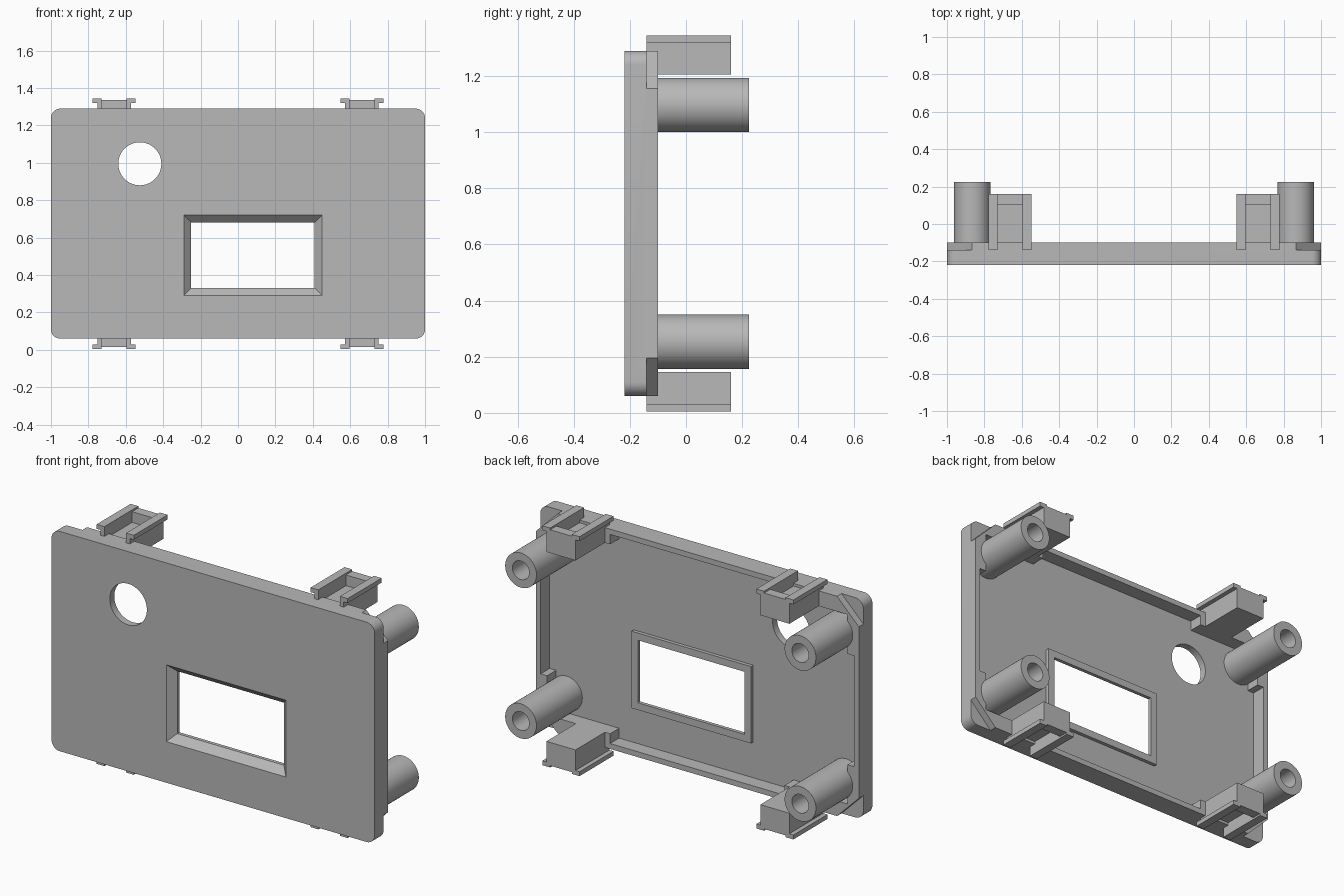
import bpy, bmesh, math
from mathutils import Vector

if "Cube" in bpy.data.objects:
    bpy.data.objects.remove(bpy.data.objects["Cube"], do_unlink=True)

grey = bpy.data.materials.new("plain_grey")
grey.use_nodes = True
grey.diffuse_color = (0.48, 0.48, 0.48, 1)
grey.node_tree.nodes["Principled BSDF"].inputs["Base Color"].default_value = (0.48, 0.48, 0.48, 1)

MID = 0.675            # height of the panel centre
HALF_W, HALF_H = 1.0, 0.615
FRONT, BACK, FLOOR, STEP = -0.22, -0.10, -0.18, -0.14


def prism(name, outline, lo, hi, axis="y"):
    """Extrude a 2D outline along y (outline is x, z) or z (outline is x, y)."""
    place = (lambda p, d: (p[0], d, p[1])) if axis == "y" else (lambda p, d: (p[0], p[1], d))
    bm = bmesh.new()
    face = bm.faces.new([bm.verts.new(place(p, lo)) for p in outline])
    moved = bmesh.ops.extrude_face_region(bm, geom=[face])["geom"]
    shift = Vector(place((0, 0), hi - lo))
    bmesh.ops.translate(bm, vec=shift, verts=[v for v in moved if isinstance(v, bmesh.types.BMVert)])
    return finish(name, bm)


def finish(name, bm):
    bmesh.ops.recalc_face_normals(bm, faces=bm.faces)
    mesh = bpy.data.meshes.new(name)
    bm.to_mesh(mesh)
    bm.free()
    mesh.materials.append(grey)
    ob = bpy.data.objects.new(name, mesh)
    bpy.context.collection.objects.link(ob)
    return ob


def rect(cx, cz, hx, hz):
    return [(cx - hx, cz - hz), (cx + hx, cz - hz), (cx + hx, cz + hz), (cx - hx, cz + hz)]


def circle(cx, cz, r, n=48):
    return [(cx + r * math.cos(math.tau * i / n), cz + r * math.sin(math.tau * i / n)) for i in range(n)]


def four_way(quarter):
    """Mirror a quarter outline into a closed loop around the panel centre."""
    half = quarter + [(-x, z) for x, z in reversed(quarter)]
    full = half + [(x, -z) for x, z in reversed(half)]
    return [(x, MID + z) for x, z in full]


def combine(target, tool, operation="DIFFERENCE"):
    mod = target.modifiers.new("cut", "BOOLEAN")
    mod.operation, mod.solver, mod.object = operation, "EXACT", tool
    bpy.context.view_layer.objects.active = target
    bpy.ops.object.modifier_apply(modifier=mod.name)
    bpy.data.objects.remove(tool, do_unlink=True)


def smooth(ob):
    bpy.ops.object.select_all(action="DESELECT")
    ob.select_set(True)
    bpy.context.view_layer.objects.active = ob
    bpy.ops.object.shade_smooth_by_angle(angle=math.radians(30))


# Panel with rounded corners
R = 0.05
corner = [(HALF_W - R + R * math.cos(a), HALF_H - R + R * math.sin(a))
          for a in (math.pi / 2 * i / 8 for i in range(9))]
panel = prism("panel", four_way(corner), FRONT, BACK)

# Hollow back, leaving a thin rim that thickens near the corners
recess = [(0.97, 0.31), (0.93, 0.31), (0.93, 0.53), (0.54, 0.53), (0.54, 0.585)]
combine(panel, prism("recess", four_way(recess), FLOOR, 0))

# Window: raised frame behind, straight opening and tapered front edge
WX, WZ, WHX, WHZ = 0.08, 0.505, 0.33, 0.175
combine(panel, prism("frame", rect(WX, WZ, WHX + 0.04, WHZ + 0.04), -0.2, -0.16), "UNION")
combine(panel, prism("opening", rect(WX, WZ, WHX, WHZ), -0.3, 0))
taper = prism("taper", rect(WX, WZ, WHX, WHZ), FRONT - 0.01, FLOOR)
for v in taper.data.vertices:
    if v.co.y < -0.2:
        v.co.x += math.copysign(0.05, v.co.x - WX)
        v.co.z += math.copysign(0.05, v.co.z - WZ)
combine(panel, taper)

# Round hole
combine(panel, prism("round_hole", circle(-0.525, 0.995, 0.115, 64), -0.3, 0))

# Chamfered rim corners
for sx in (-1, 1):
    for sz in (-1, 1):
        tri = [(0.80, 0.68), (1.10, 0.68), (1.10, 0.38)]
        combine(panel, prism("chamfer", [(sx * x, MID + sz * z) for x, z in tri], STEP, 0))
smooth(panel)


def make_post(name, cx, cz):
    # Hollow post: closed at the base, open at the back end
    rings = [(0.097, FLOOR - 0.01), (0.097, 0.225), (0.052, 0.225), (0.052, BACK)]
    bm = bmesh.new()
    loops = [[bm.verts.new((x, y, z)) for x, z in circle(cx, cz, r)] for r, y in rings]
    for a, b in zip(loops, loops[1:]):
        for i in range(len(a)):
            j = (i + 1) % len(a)
            bm.faces.new((a[i], a[j], b[j], b[i]))
    bm.faces.new(loops[0])
    bm.faces.new(loops[-1])
    smooth(finish(name, bm))


def make_clip(name, sx, sz):
    # Pocketed block with a lip along each side, open towards the front
    def u_shape(half, depth):
        pts = [(-half, STEP), (-0.067, STEP), (-0.067, 0.105), (0.067, 0.105),
               (0.067, STEP), (half, STEP), (half, depth), (-half, depth)]
        return [(sx * 0.662 + x, y) for x, y in pts]

    def level(z):
        return MID + sz * z

    clip = prism(name, u_shape(0.09, 0.16), level(0.53), level(0.66), "z")
    floor = rect(sx * 0.662, 0.005, 0.08, 0.145)
    combine(clip, prism("pocket_floor", floor, level(0.53), level(0.60), "z"), "UNION")
    for side in (-1, 1):
        lip = rect(sx * 0.662 + side * 0.091, 0.01, 0.024, 0.15)
        prism(name + "_lip", lip, level(0.645), level(0.67), "z")


for sx, side in ((1, "left"), (-1, "right")):
    for sz, row in ((1, "upper"), (-1, "lower")):
        make_post(f"{row}_{side}_post", sx * 0.865, MID + sz * 0.422)
        make_clip(f"{row}_{side}_clip", sx, sz)
